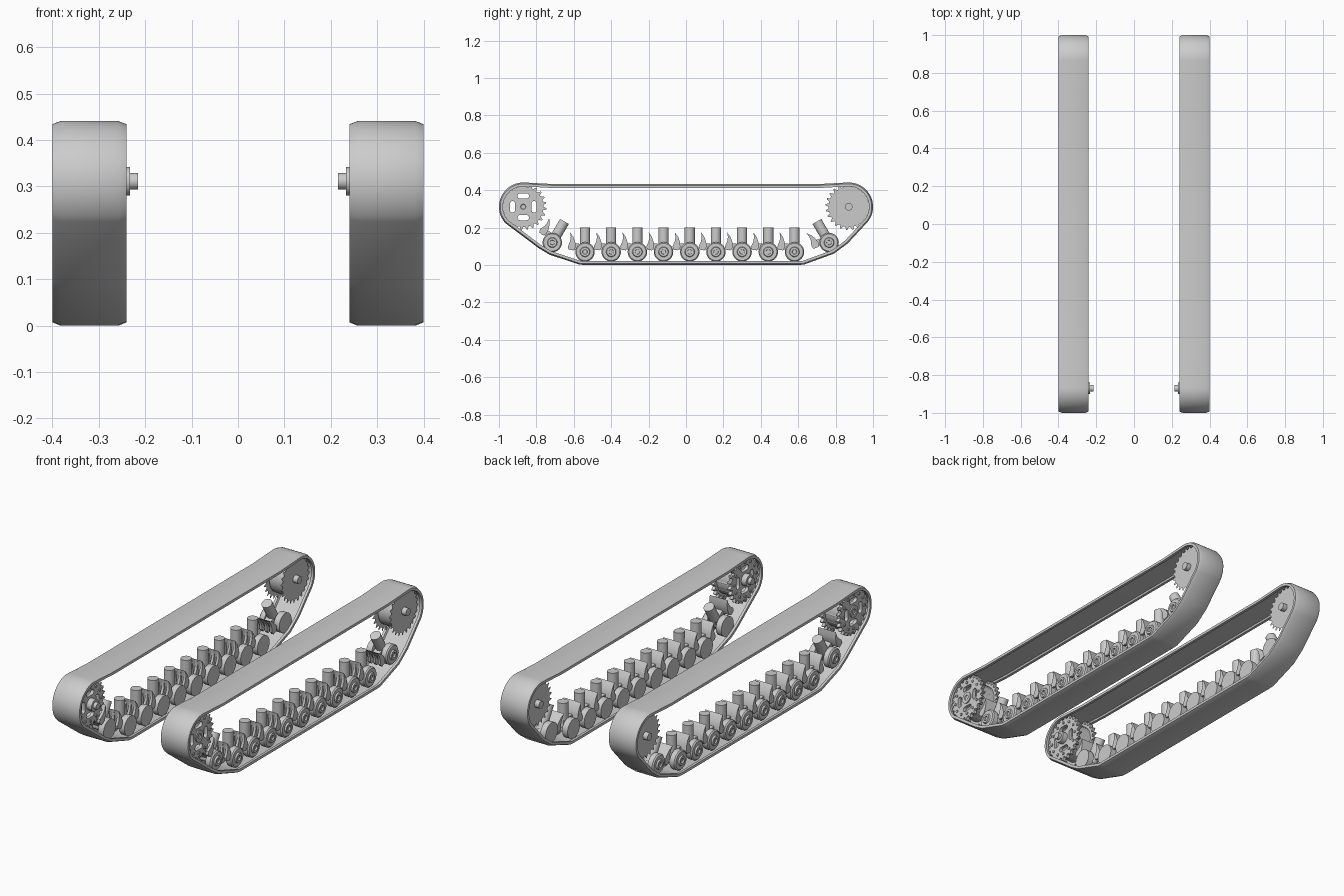
import bpy, bmesh
from math import sin, cos, pi, radians
from mathutils import Matrix, Vector

if "Cube" in bpy.data.objects:
    bpy.data.objects.remove(bpy.data.objects["Cube"])

steel = bpy.data.materials.new("plain_grey_steel")
steel.use_nodes = True
GREY = (0.6, 0.6, 0.6, 1)
steel.diffuse_color = GREY
steel.node_tree.nodes["Principled BSDF"].inputs["Base Color"].default_value = GREY

# Local axes X, Y, Z become world y, z, x: parts are drawn in side elevation
SIDE = Matrix(((0, 0, 1, 0), (1, 0, 0, 0), (0, 1, 0, 0), (0, 0, 0, 1)))
TRACK_X = 0.32


def place(y, z, tilt=0):
    return Matrix.Translation((0, y, z)) @ Matrix.Rotation(radians(tilt), 4, 'X')


def finish(name, bm, matrix):
    """Bake the placement, shade, and mirror the part to the other track."""
    bmesh.ops.transform(bm, matrix=matrix, verts=bm.verts)
    bmesh.ops.recalc_face_normals(bm, faces=bm.faces)
    mesh = bpy.data.meshes.new(name)
    bm.to_mesh(mesh)
    bm.free()
    mesh.materials.append(steel)
    obj = bpy.data.objects.new(name, mesh)
    bpy.context.collection.objects.link(obj)
    bpy.ops.object.select_all(action='DESELECT')
    obj.select_set(True)
    bpy.context.view_layer.objects.active = obj
    bpy.ops.object.shade_smooth_by_angle(angle=radians(35))
    obj.modifiers.new("other_track", 'MIRROR').use_axis = (True, False, False)


def sweep(bm, rings, close_u, close_v):
    """Bridge equal rows of points into a quad surface."""
    rows = [[bm.verts.new(p) for p in ring] for ring in rings]
    n, m = len(rows), len(rows[0])
    for i in range(n if close_u else n - 1):
        for j in range(m if close_v else m - 1):
            a, b = rows[i], rows[(i + 1) % n]
            k = (j + 1) % m
            bm.faces.new((a[j], b[j], b[k], a[k]))


def lathe(name, profile, matrix, steps=28):
    """Turn (radius, height) points round the local Z axis."""
    bm = bmesh.new()
    rings = [[(r * cos(2 * pi * i / steps), r * sin(2 * pi * i / steps), h)
              for r, h in profile] for i in range(steps)]
    sweep(bm, rings, True, False)
    bmesh.ops.remove_doubles(bm, verts=bm.verts, dist=1e-5)
    finish(name, bm, matrix)


def rod(name, radius, low, high, matrix):
    lathe(name, [(0, low), (radius, low), (radius, high), (0, high)], matrix)


def plate(name, outlines, low, high, matrix):
    """Cut a flat plate; outlines after the first are holes."""
    curve = bpy.data.curves.new(name, 'CURVE')
    curve.dimensions, curve.fill_mode = '2D', 'BOTH'
    curve.extrude = (high - low) / 2
    for points in outlines:
        spline = curve.splines.new('POLY')
        spline.points.add(len(points) - 1)
        for target, (u, v) in zip(spline.points, points):
            target.co = (u, v, 0, 1)
        spline.use_cyclic_u = True
    temp = bpy.data.objects.new(name, curve)
    bpy.context.collection.objects.link(temp)
    bpy.context.view_layer.update()
    bm = bmesh.new()
    bm.from_mesh(temp.to_mesh())
    temp.to_mesh_clear()
    bpy.data.objects.remove(temp)
    bpy.data.curves.remove(curve)
    bmesh.ops.remove_doubles(bm, verts=bm.verts, dist=1e-5)
    finish(name, bm, matrix @ Matrix.Translation(((low + high) / 2, 0, 0)) @ SIDE)


def arc(cy, cz, radius, start, end, steps):
    return [(cy + radius * cos(radians(start + (end - start) * i / steps)),
             cz + radius * sin(radians(start + (end - start) * i / steps)))
            for i in range(steps + 1)]


# Track belt: chamfered section with inner rails, swept round a closed path
WHEEL_Y, WHEEL_Z = 0.87, 0.311
path = ([(-0.785, 0.088), (-0.73, 0.055), (-0.57, 0.002), (-0.54, 0), (0.6, 0),
         (0.63, 0.002), (0.79, 0.06), (0.865, 0.115)]
        + arc(WHEEL_Y, WHEEL_Z, 0.13, -36, 92, 18)
        + [(0.7, 0.432), (-0.7, 0.432)]
        + arc(-WHEEL_Y, WHEEL_Z, 0.13, 88, 222, 18))
half = [(0.062, 0), (0.08, 0.007), (0.08, 0.021), (0.066, 0.021), (0.062, 0.012)]
section = half + [(-x, d) for x, d in reversed(half)]
rings = []
for i, p in enumerate(path):
    before = (Vector(p) - Vector(path[i - 1])).normalized()
    after = (Vector(path[(i + 1) % len(path)]) - Vector(p)).normalized()
    t = (before + after).normalized()
    rings.append([(TRACK_X + x, p[0] - t.y * d, p[1] + t.x * d) for x, d in section])
belt = bmesh.new()
sweep(belt, rings, True, True)
finish("track_belt", belt, Matrix.Identity(4))


# Toothed wheels
def gear(teeth=24, root=0.108, tip=0.124):
    points = []
    for i in range(teeth):
        for step, r in ((0, root), (0.35, root), (0.55, tip), (0.75, tip)):
            a = 2 * pi * (i + step) / teeth
            points.append((r * cos(a), r * sin(a)))
    return points


def slot(angle, length=0.034, radius=0.014, reach=0.058):
    ends = (arc(length / 2, reach, radius, -90, 90, 8)
            + arc(-length / 2, reach, radius, 90, 270, 8))
    c, s = cos(angle), sin(angle)
    return [(u * c - v * s, u * s + v * c) for u, v in ends]


front, rear = place(-WHEEL_Y, WHEEL_Z), place(WHEEL_Y, WHEEL_Z)
slots = [slot(i * pi / 2) for i in range(4)]
for label, low, high in (("inner", 0.262, 0.28), ("outer", 0.36, 0.378)):
    plate("front_sprocket_" + label, [gear()] + slots, low, high, front)
    plate("rear_sprocket_" + label, [gear()], low + 0.01, high - 0.01, rear)
lathe("front_sprocket_rim", [(0.096, 0.27), (0.096, 0.37), (0.082, 0.37),
                             (0.082, 0.27), (0.096, 0.27)], front @ SIDE)
lathe("front_hub", [(0, 0.215), (0.018, 0.215), (0.018, 0.233), (0.031, 0.233),
                    (0.031, 0.384), (0.014, 0.384), (0.012, 0.379), (0, 0.379)],
      front @ SIDE)
for i in range(12):
    a = 2 * pi * i / 12
    pin = place(-WHEEL_Y + 0.09 * cos(a), WHEEL_Z + 0.09 * sin(a))
    rod("front_sprocket_pin", 0.007, 0.257, 0.383, pin @ SIDE)
rod("rear_drum", 0.09, 0.28, 0.36, rear @ SIDE)
rod("rear_axle", 0.02, 0.245, 0.395, rear @ SIDE)

# Suspension units: paired road wheels, upright cylinder and ribbed horn
outer_wheel = [(0, 0.378), (0.012, 0.378), (0.013, 0.386), (0.024, 0.386),
               (0.027, 0.378), (0.046, 0.378), (0.052, 0.372), (0.052, 0.345), (0, 0.345)]
horn = [(-0.08, 0.105), (-0.062, 0.08), (-0.052, 0.05), (-0.05, 0.025),
        (-0.062, 0.008), (-0.088, 0.012), (-0.092, 0.03), (-0.08, 0.055), (-0.076, 0.08)]
horn_back = [(-0.08, 0.105), (-0.062, 0.08), (-0.052, 0.05), (-0.05, 0.025),
             (-0.062, 0.008), (-0.068, 0.03), (-0.07, 0.06)]
arm = [(-0.06, 0.015), (0.02, -0.02), (0.02, 0.04), (-0.055, 0.045)]

units = [(-0.715, 0.12, -30), (0.765, 0.12, 30)]
units += [(-0.54 + i * 0.14, 0.07, 0) for i in range(9)]
for y, z, tilt in units:
    spot = place(y, z, tilt)
    lathe("outer_road_wheel", outer_wheel, spot @ SIDE)
    rod("inner_road_wheel", 0.052, 0.256, 0.288, spot @ SIDE)
    rod("wheel_axle", 0.02, 0.28, 0.35, spot @ SIDE)
    rod("upright_cylinder", 0.027, 0, 0.13, spot @ Matrix.Translation((TRACK_X, 0, 0)))
    plate("wheel_arm", [arm], 0.3, 0.34, spot)
    plate("horn_back", [horn_back], 0.268, 0.372, spot)
    for i in range(4):
        x = 0.268 + i * 0.03
        plate("horn_rib", [horn], x, x + 0.014, spot)
